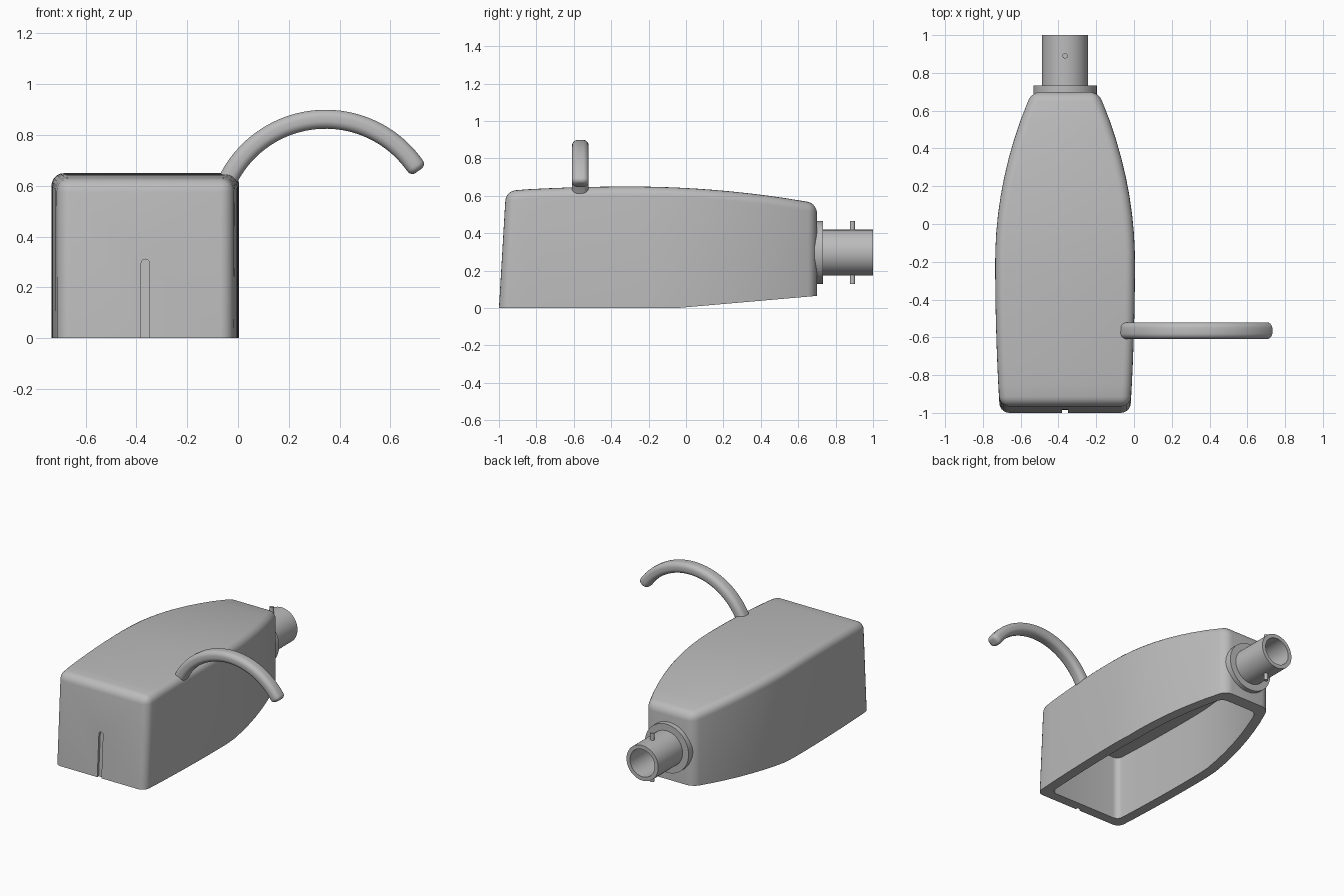
import bpy, bmesh
from math import sin, cos, pi, radians
from mathutils import Vector

cube = bpy.data.objects.get("Cube")
if cube:
    bpy.data.objects.remove(cube, do_unlink=True)

CX = -0.365          # centre line of the housing
TUBE_Z = 0.297       # axis height of the tail tube

grey = bpy.data.materials.new("plain_grey")
grey.use_nodes = True
grey.diffuse_color = (0.5, 0.5, 0.5, 1)
grey.node_tree.nodes["Principled BSDF"].inputs["Base Color"].default_value = (0.5, 0.5, 0.5, 1)


def loft(name, rings, bevel_rule=None, width=0.05):
    """Skin a row of closed rings, cap both ends, round the chosen edges."""
    bm = bmesh.new()
    rows = [[bm.verts.new(p) for p in ring] for ring in rings]
    n = len(rows[0])
    for a, b in zip(rows, rows[1:]):
        for i in range(n):
            j = (i + 1) % n
            bm.faces.new((a[i], a[j], b[j], b[i]))
    bm.faces.new(rows[0])
    bm.faces.new(rows[-1])
    bmesh.ops.recalc_face_normals(bm, faces=bm.faces)
    if bevel_rule:
        edges = bevel_rule(bm, rows)
        bmesh.ops.bevel(bm, geom=edges, offset=width, segments=5, profile=0.5,
                        affect='EDGES', clamp_overlap=True)
        bmesh.ops.recalc_face_normals(bm, faces=bm.faces)
    mesh = bpy.data.meshes.new(name)
    bm.to_mesh(mesh)
    bm.free()
    obj = bpy.data.objects.new(name, mesh)
    bpy.context.collection.objects.link(obj)
    mesh.materials.append(grey)
    return obj


def activate(obj):
    bpy.ops.object.select_all(action='DESELECT')
    obj.select_set(True)
    bpy.context.view_layer.objects.active = obj


def smooth(obj):
    activate(obj)
    bpy.ops.object.shade_smooth_by_angle(angle=radians(32))


def cut(obj, cutter):
    cutter.hide_render = True
    mod = obj.modifiers.new("cut", 'BOOLEAN')
    mod.operation = 'DIFFERENCE'
    mod.solver = 'EXACT'
    mod.object = cutter
    activate(obj)
    bpy.ops.object.modifier_apply(modifier=mod.name)
    bpy.data.objects.remove(cutter, do_unlink=True)


def half_width(y):
    return 0.37 - (0.239 if y > -0.2 else 0.039) * (y + 0.2) ** 2


def top_height(y):
    return 0.65 - (0.09 if y > -0.3 else 0.05) * (y + 0.3) ** 2


def bottom_height(y):
    return max(0, (y + 0.05) * 0.087)


def section(y, w, low, high, lean=0):
    return [(CX - w, y, low), (CX + w, y, low),
            (CX + w, y + lean, high), (CX - w, y + lean, high)]


def edge_list(bm, pairs):
    return [bm.edges.get(p) for p in pairs]


def body_edges(bm, rows):
    pairs = [(a[k], b[k]) for a, b in zip(rows, rows[1:]) for k in (2, 3)]
    for r in (rows[0], rows[-1]):
        pairs += [(r[1], r[2]), (r[2], r[3]), (r[3], r[0])]
    return edge_list(bm, pairs)


def upright_edges(bm, rows):
    return edge_list(bm, [p for r in (rows[0], rows[-1])
                          for p in ((r[1], r[2]), (r[3], r[0]))])


# Housing: tapered shell with bulging sides, leaning front and open underside
stations = [-1] + [-0.85 + 0.1 * i for i in range(15)] + [0.7]
body = loft("housing", [section(y, half_width(y), bottom_height(y), top_height(y),
                                0.037 if y == -1 else 0) for y in stations], body_edges)

wall = 0.07
inner = [-0.93] + stations[2:-1] + [0.62]
cavity = loft("cavity_cutter", [section(y, half_width(y) - wall, -0.1, 0.45)
                                for y in inner], upright_edges, 0.04)
cut(body, cavity)

# Shallow round-topped groove that follows the leaning front
outline = [(-0.016, -0.1), (0.016, -0.1)]
outline += [(0.016 * cos(pi * i / 8), 0.295 + 0.016 * sin(pi * i / 8)) for i in range(9)]
groove = loft("groove_cutter", [[(CX + x, y + 0.06 * z, z) for x, z in outline]
                                for y in (-1.1, -0.984)])
cut(body, groove)
smooth(body)


# Tail tube, collar and locking pins
def lathe(name, profile, sides=48):
    rings = [[(CX + r * cos(2 * pi * i / sides), y, TUBE_Z + r * sin(2 * pi * i / sides))
              for i in range(sides)] for r, y in profile]
    smooth(loft(name, rings))


lathe("tail_tube", [(0.122, 0.68), (0.122, 1), (0.095, 1), (0.095, 0.72)])
lathe("tail_collar", [(0.168, 0.68), (0.168, 0.733)])
for side, label in ((1, "upper"), (-1, "lower")):
    pin = [[(CX + 0.014 * cos(pi * i / 8), 0.89 + 0.014 * sin(pi * i / 8), TUBE_Z + side * d)
            for i in range(16)] for d in (0.112, 0.168)]
    smooth(loft(label + "_locking_pin", pin))

# Curved hook: rounded-rectangle section swept along an arc
HOOK_X, HOOK_Z, HOOK_Y, HOOK_R = 0.345, 0.432, -0.565, 0.43


def rounded(v, straight, radius):
    return (straight if v > 0 else -straight) + radius * v


def hook_ring(deg, scale=1, push=0):
    a = radians(deg)
    out, along = Vector((sin(a), 0, cos(a))), Vector((cos(a), 0, -sin(a)))
    centre = Vector((HOOK_X, HOOK_Y, HOOK_Z)) + out * HOOK_R + along * push
    ring = []
    for i in range(32):
        t = 2 * pi * (i + 0.5) / 32
        across = rounded(cos(t), 0.013, 0.032) * scale
        ring.append(centre + out * rounded(sin(t), 0.0055, 0.032) * scale
                    + Vector((0, across, 0)))
    return ring


rings = [hook_ring(-65 + 120 * i / 40) for i in range(41)]
rings += [hook_ring(55, 0.4 + 0.6 * cos(pi * i / 10), 0.024 * sin(pi * i / 10))
          for i in range(1, 6)]
smooth(loft("hook", rings))
